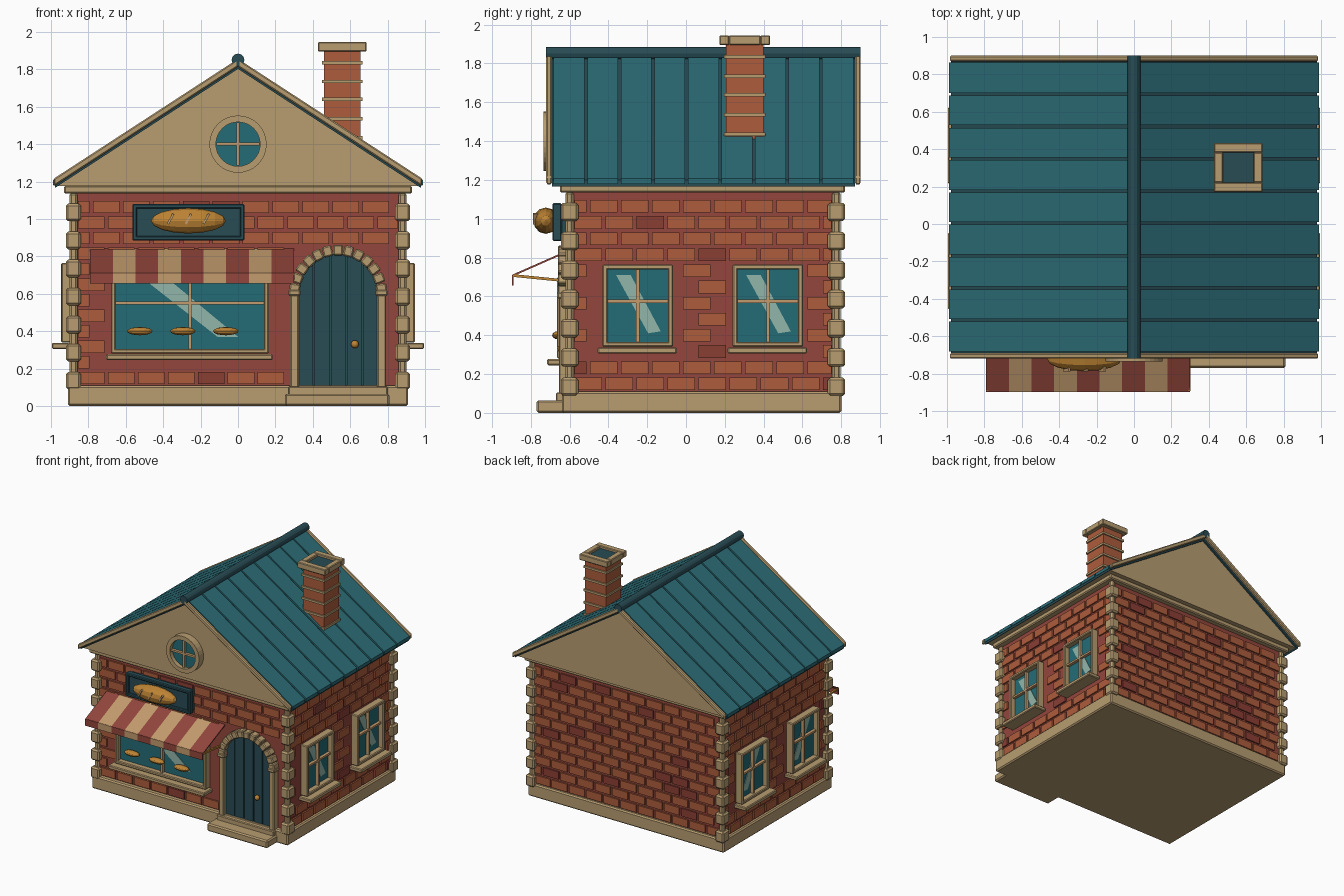
import bpy, bmesh, math, random
from mathutils import Matrix, Vector

if "Cube" in bpy.data.objects:
    bpy.data.objects.remove(bpy.data.objects["Cube"])

random.seed(4)


def colour(name, r, g, b):
    lin = lambda c: ((c / 255 + 0.055) / 1.055) ** 2.4 if c > 10 else c / 255 / 12.92
    m = bpy.data.materials.new(name)
    m.diffuse_color = (lin(r), lin(g), lin(b), 1)
    m.use_nodes = True
    m.node_tree.nodes["Principled BSDF"].inputs["Base Color"].default_value = m.diffuse_color
    return m


STONE = colour("sandstone", 184, 157, 113)
BRICK = colour("orange brick", 174, 92, 60)
RED = colour("mortar red", 146, 70, 60)
DARK = colour("dark brick", 138, 62, 52)
ROOF = colour("teal roof", 44, 108, 118)
DEEP = colour("deep teal", 40, 76, 85)
GLASS = colour("window glass", 36, 108, 118)
SHINE = colour("glass shine", 146, 182, 170)
GOLD = colour("bread gold", 190, 132, 52)
WOOD = colour("light wood", 196, 156, 110)


def box(bm, x0, x1, y0, y1, z0, z1, mat=0, M=Matrix()):
    t = Matrix.Translation(((x0 + x1) / 2, (y0 + y1) / 2, (z0 + z1) / 2))
    s = Matrix.Diagonal((x1 - x0, y1 - y0, z1 - z0, 1))
    vs = bmesh.ops.create_cube(bm, size=1, matrix=M @ t @ s)["verts"]
    for f in {f for v in vs for f in v.link_faces}:
        f.material_index = mat


def prism(bm, pts, y0, y1, mat=0, M=Matrix()):
    """Extrude an x-z outline along y."""
    a = [bm.verts.new(M @ Vector((x, y0, z))) for x, z in pts]
    b = [bm.verts.new(M @ Vector((x, y1, z))) for x, z in pts]
    n = len(pts)
    fs = [bm.faces.new(a), bm.faces.new(b[::-1])]
    fs += [bm.faces.new((a[i], b[i], b[(i + 1) % n], a[(i + 1) % n])) for i in range(n)]
    for f in fs:
        f.material_index = mat


def loaf(bm, x, y, z, rx, ry, rz):
    M = Matrix.Translation((x, y, z)) @ Matrix.Diagonal((rx, ry, rz, 1)) @ Matrix.Rotation(math.pi / 2, 4, 'Y')
    bmesh.ops.create_uvsphere(bm, u_segments=12, v_segments=8, radius=1, matrix=M)


def finish(name, bm, mats, bevel=0, smooth=False):
    bmesh.ops.recalc_face_normals(bm, faces=bm.faces[:])
    me = bpy.data.meshes.new(name)
    bm.to_mesh(me)
    bm.free()
    for m in mats:
        me.materials.append(m)
    ob = bpy.data.objects.new(name, me)
    bpy.context.collection.objects.link(ob)
    if bevel:
        mod = ob.modifiers.new("bevel", 'BEVEL')
        mod.width, mod.segments = bevel, 1
    if smooth:
        for p in me.polygons:
            p.use_smooth = True
    return ob


def block(name, mat, *dims, bevel=0.0):
    bm = bmesh.new()
    box(bm, *dims)
    return finish(name, bm, [mat], bevel)


# Wall frames: local x runs along the wall, local -y points outward
FRONT = Matrix.Translation((0, -0.60, 0))
BACK = Matrix.Translation((0, 0.775, 0)) @ Matrix.Rotation(math.pi, 4, 'Z')
RIGHT = Matrix.Translation((0.88, 0, 0)) @ Matrix.Rotation(math.pi / 2, 4, 'Z')
LEFT = Matrix.Diagonal((-1, 1, 1, 1)) @ RIGHT

# Main masses
block("foundation", STONE, -0.91, 0.91, -0.64, 0.80, 0, 0.11, bevel=0.01)
block("wall_core", RED, -0.88, 0.88, -0.60, 0.775, 0.10, 1.15)
block("cornice", STONE, -0.93, 0.93, -0.65, 0.82, 1.135, 1.178, bevel=0.008)
block("door_step", STONE, 0.25, 0.81, -0.77, -0.58, 0, 0.065, bevel=0.01)
block("door_threshold", STONE, 0.27, 0.80, -0.67, -0.58, 0.05, 0.105, bevel=0.006)


# Bricks, left out where an opening is
def bricks(name, M, u0, u1, holes):
    bm = bmesh.new()
    for row in range(12):
        z = 0.118 + row * 0.083
        u = u0 - (row % 2) * 0.08
        while u < u1:
            a, b = max(u, u0), min(u + 0.142, u1)
            u += 0.16
            hit = any(a < h[1] and b > h[0] and z < h[3] and z + 0.065 > h[2] for h in holes)
            if b - a > 0.03 and not hit:
                box(bm, a, b, -0.012, 0.005, z, z + 0.065, int(random.random() < 0.07), M)
    finish(name, bm, [BRICK, DARK])


side_holes = [(-0.455, -0.04, 0.30, 0.77), (0.215, 0.625, 0.30, 0.77)]
bricks("front_bricks", FRONT, -0.855, 0.855, [(-0.70, 0.18, 0.24, 0.72), (0.25, 0.81, 0, 0.86)])
bricks("back_bricks", BACK, -0.855, 0.855, [])
bricks("right_bricks", RIGHT, -0.575, 0.75, side_holes)
bricks("left_bricks", LEFT, -0.575, 0.75, side_holes)

# Corner stones
bm = bmesh.new()
for sx in (-1, 1):
    for y, sy in ((-0.60, -1), (0.775, 1)):
        cx = sx * 0.88
        box(bm, cx - 0.022, cx + 0.022, y - 0.022, y + 0.022, 0.10, 1.14)
        for i in range(7):
            z = 0.135 + i * 0.15
            box(bm, cx - 0.04, cx + 0.04, y - 0.045, y + 0.045, z - 0.047, z + 0.047)
finish("corner_stones", bm, [STONE], 0.012)


# Windows with frame, bars, sill and shine
def window(name, M, u0, u1, z0, z1, zbar, shine):
    bm = bmesh.new()
    w = 0.026
    for a, b, c, d in ((u0, u0 + w, z0, z1), (u1 - w, u1, z0, z1),
                       (u0, u1, z0, z0 + w), (u0, u1, z1 - w, z1)):
        box(bm, a, b, -0.065, 0, c, d, 0, M)
    box(bm, u0 - 0.025, u1 + 0.02, -0.115, 0, z0 - 0.035, z0 - 0.003, 0, M)
    finish(name + "_frame", bm, [STONE], 0.006)
    bm = bmesh.new()
    uc = (u0 + u1) / 2
    box(bm, u0 + 0.01, u1 - 0.01, -0.02, 0, z0 + 0.01, z1 - 0.01, 0, M)
    box(bm, uc - 0.008, uc + 0.008, -0.045, -0.01, z0 + w, z1 - w, 1, M)
    box(bm, u0 + w, u1 - w, -0.045, -0.01, zbar - 0.008, zbar + 0.008, 1, M)
    prism(bm, shine, -0.024, -0.019, 2, M)
    finish(name + "_panes", bm, [GLASS, WOOD, SHINE])


for label, M in (("right", RIGHT), ("left", LEFT)):
    for i, u in enumerate((-0.43, 0.24)):
        window(f"{label}_window_{i + 1}", M, u, u + 0.363, 0.34, 0.765, 0.575,
               [(u + 0.07, 0.71), (u + 0.145, 0.71), (u + 0.30, 0.42), (u + 0.235, 0.41)])
window("shop_window", FRONT, -0.68, 0.165, 0.28, 0.70, 0.55,
       [(-0.48, 0.66), (-0.35, 0.66), (0.0, 0.37), (-0.11, 0.37)])
bm = bmesh.new()
for x in (-0.525, -0.295, -0.065):
    loaf(bm, x, -0.655, 0.40, 0.068, 0.035, 0.022)
finish("window_loaves", bm, [GOLD])

# Door with arched planks
CX, CZ, R = 0.535, 0.60, 0.215
arch = lambda x: CZ + math.sqrt(max(R * R - (x - CX) ** 2, 0))
bm = bmesh.new()
for i in range(-1, 5):
    if i < 0:
        a, b, y, n = CX - R, CX + R, -0.607, 24
    else:
        a, b, y, n = CX - R + i * 0.086 + 0.004, CX - R + (i + 1) * 0.086 - 0.004, -0.622, 6
    top = [(b + (a - b) * k / n, arch(b + (a - b) * k / n)) for k in range(n + 1)]
    prism(bm, [(a, 0.10), (b, 0.10)] + top, y, -0.59)
finish("door_planks", bm, [DEEP])
bm = bmesh.new()
bmesh.ops.create_uvsphere(bm, u_segments=12, v_segments=8, radius=0.021,
                          matrix=Matrix.Translation((0.625, -0.64, 0.33)))
finish("door_knob", bm, [GOLD], smooth=True)

# Door surround stones
bm = bmesh.new()
for s in (-1, 1):
    x = CX + s * 0.233
    box(bm, x - 0.024, x + 0.024, -0.655, -0.59, 0.09, CZ)
    box(bm, x - 0.032, x + 0.032, -0.665, -0.59, CZ - 0.012, CZ + 0.022)
for i in range(13):
    ang = math.pi * (i + 0.5) / 13
    M = Matrix.Translation((CX, 0, CZ)) @ Matrix.Rotation(-ang, 4, 'Y')
    box(bm, 0.205, 0.262, -0.66, -0.59, -0.026, 0.026, 0, M)
finish("door_surround", bm, [STONE], 0.007)

# Striped awning with hanging edge and side rods
bm = bmesh.new()
w = 1.09 / 9
for i in range(9):
    x0, m = -0.79 + i * w, i % 2
    for q in ([(-0.60, 0.842), (-0.895, 0.712), (-0.895, 0.702), (-0.60, 0.832)],
              [(-0.897, 0.71), (-0.897, 0.655), (-0.889, 0.655), (-0.889, 0.71)]):
        # outline in y-z swept along x
        sweep = Matrix(((0, 1, 0, 0), (1, 0, 0, 0), (0, 0, 1, 0), (0, 0, 0, 1)))
        prism(bm, q, x0, x0 + w, m, sweep)
finish("awning", bm, [RED, WOOD])
bm = bmesh.new()
for x in (-0.785, 0.295):
    M = Matrix.Translation((x, -0.745, 0.693)) @ Matrix.Rotation(-0.1, 4, 'X')
    box(bm, -0.007, 0.007, -0.148, 0.148, -0.007, 0.007, 0, M)
finish("awning_rods", bm, [GOLD])

# Hanging sign with a loaf
block("sign_board", DEEP, -0.55, 0.02, -0.668, -0.59, 0.90, 1.065)
bm = bmesh.new()
for a, b, c, d in ((-0.565, 0.035, 0.885, 0.91), (-0.565, 0.035, 1.055, 1.08),
                   (-0.565, -0.54, 0.885, 1.08), (0.01, 0.035, 0.885, 1.08)):
    box(bm, a, b, -0.688, -0.64, c, d)
finish("sign_rim", bm, [DEEP], 0.006)
bm = bmesh.new()
loaf(bm, -0.265, -0.722, 0.99, 0.20, 0.065, 0.068)
finish("sign_loaf", bm, [GOLD])
bm = bmesh.new()
for x in (-0.36, -0.265, -0.17):
    M = Matrix.Translation((x, -0.782, 1.0)) @ Matrix.Rotation(0.5, 4, 'Y')
    box(bm, -0.006, 0.006, -0.006, 0.02, -0.03, 0.03, 0, M)
finish("loaf_cuts", bm, [WOOD])

# Gables
bm = bmesh.new()
prism(bm, [(-0.965, 1.176), (0.965, 1.176), (0, 1.803)], -0.675, 0.855)
finish("gables", bm, [STONE])


# Roof layers following one slope line
def slope(bm, s, t0, t1, y0, y1, x1=0.985, mat=0):
    z = lambda x, t: 1.842 - 0.65 * x + t
    prism(bm, [(0, z(0, t0)), (s * x1, z(x1, t0)), (s * x1, z(x1, t1)), (0, z(0, t1))], y0, y1, mat)


decks, panels, rakes = bmesh.new(), bmesh.new(), bmesh.new()
for s in (-1, 1):
    slope(decks, s, -0.04, -0.006, -0.69, 0.87, 0.978)
    edges = [-0.69] + [-0.515 + 0.1727 * i for i in range(8)] + [0.87]
    for a, b in zip(edges, edges[1:]):
        slope(panels, s, -0.02, 0.008, a + 0.007, b - 0.007, 0.988)
    for y in (-0.72, 0.87):
        slope(rakes, s, -0.028, 0.014, y, y + 0.03, 0.985)
finish("roof_deck", decks, [DEEP])
finish("roof_panels", panels, [ROOF])
finish("rake_boards", rakes, [STONE], 0.007)
bm = bmesh.new()
bmesh.ops.create_cone(bm, cap_ends=True, segments=12, radius1=0.034, radius2=0.034, depth=1.62,
                      matrix=Matrix.Translation((0, 0.09, 1.85)) @ Matrix.Rotation(math.pi / 2, 4, 'X'))
finish("ridge_cap", bm, [DEEP])

# Round attic window
bm = bmesh.new()
ring = lambda r: [(r * math.cos(math.tau * i / 32), 1.40 + r * math.sin(math.tau * i / 32)) for i in range(32)]
o, n = ring(0.153), ring(0.118)
for i in range(32):
    j = (i + 1) % 32
    prism(bm, [o[i], o[j], n[j], n[i]], -0.735, -0.67)
finish("round_window_frame", bm, [STONE])
bm = bmesh.new()
prism(bm, ring(0.12), -0.70, -0.67)
box(bm, -0.008, 0.008, -0.722, -0.69, 1.285, 1.515, 1)
box(bm, -0.115, 0.115, -0.722, -0.69, 1.392, 1.408, 1)
finish("round_window_panes", bm, [GLASS, WOOD])

# Chimney with stone courses and open cap
block("chimney_stack", BRICK, 0.46, 0.655, 0.205, 0.40, 1.40, 1.91)
bm = bmesh.new()
for z in (1.435, 1.535, 1.64, 1.735, 1.835):
    box(bm, 0.45, 0.665, 0.195, 0.41, z - 0.009, z + 0.009)
finish("chimney_courses", bm, [STONE])
bm = bmesh.new()
for a, b, c, d in ((0.427, 0.688, 0.172, 0.222), (0.427, 0.688, 0.383, 0.433),
                   (0.427, 0.475, 0.222, 0.383), (0.64, 0.688, 0.222, 0.383)):
    box(bm, a, b, c, d, 1.895, 1.945)
finish("chimney_cap", bm, [STONE], 0.005)
block("chimney_flue", DEEP, 0.47, 0.645, 0.215, 0.39, 1.90, 1.925)
